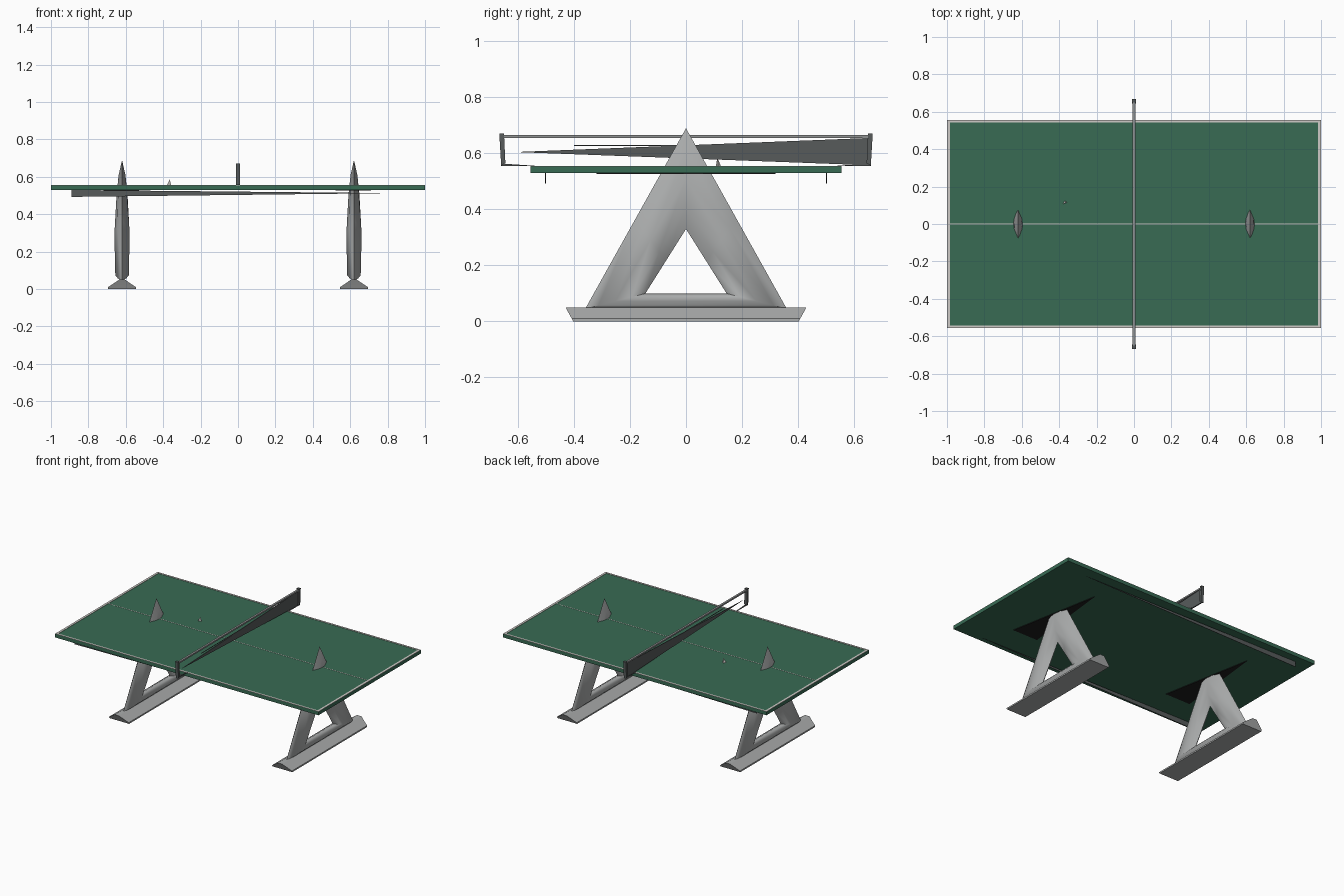
import bpy, bmesh, math
from mathutils import Vector

if "Cube" in bpy.data.objects:
    bpy.data.objects.remove(bpy.data.objects["Cube"])


def material(name, rgb):
    m = bpy.data.materials.new(name)
    m.diffuse_color = (*rgb, 1)
    m.use_nodes = True
    m.node_tree.nodes["Principled BSDF"].inputs["Base Color"].default_value = m.diffuse_color
    return m


GREEN = material("table green", (0.04, 0.145, 0.088))
WHITE = material("line white", (0.62, 0.6, 0.57))
GREY = material("leg grey", (0.41, 0.42, 0.42))
TAPE = material("net tape grey", (0.28, 0.29, 0.29))
DARK = material("dark grey", (0.095, 0.105, 0.105))
BLACK = material("plate black", (0.012, 0.012, 0.012))


def make(name, verts, faces, mat):
    me = bpy.data.meshes.new(name)
    me.from_pydata(verts, [], faces)
    bm = bmesh.new()
    bm.from_mesh(me)
    bmesh.ops.recalc_face_normals(bm, faces=bm.faces)
    bm.to_mesh(me)
    bm.free()
    me.materials.append(mat)
    ob = bpy.data.objects.new(name, me)
    bpy.context.collection.objects.link(ob)
    return ob


def prism(name, pts, step, mat):
    """Extrude a flat polygon along a vector."""
    n = len(pts)
    verts = [Vector(p) for p in pts] + [Vector(p) + Vector(step) for p in pts]
    faces = [list(range(n)), list(range(n, 2 * n))]
    faces += [(i, (i + 1) % n, n + (i + 1) % n, n + i) for i in range(n)]
    return make(name, verts, faces, mat)


def box(name, x0, x1, y0, y1, z0, z1, mat):
    return prism(name, [(x0, y0, z0), (x1, y0, z0), (x1, y1, z0), (x0, y1, z0)],
                 (0, 0, z1 - z0), mat)


def smooth(ob, angle):
    bpy.ops.object.select_all(action='DESELECT')
    ob.select_set(True)
    bpy.context.view_layer.objects.active = ob
    bpy.ops.object.shade_smooth_by_angle(angle=math.radians(angle))


# Table top with painted lines
W, D, TOP = 1.0, 0.555, 0.554
box("table_top", -W, W, -D, D, 0.53, TOP, GREEN)
for s, side in ((-1, "left"), (1, "right")):
    a, b = sorted((s * W, s * (W - 0.015)))
    box("end_line_" + side, a, b, -D, D, TOP, TOP + 0.002, WHITE)
for s, side in ((-1, "front"), (1, "back")):
    a, b = sorted((s * D, s * (D - 0.012)))
    box("side_line_" + side, -W + 0.015, W - 0.015, a, b, TOP, TOP + 0.002, WHITE)
    # Tapered stiffening rail under each long edge
    prism("under_rail_" + side,
          [(-0.89, s * 0.5, 0.53), (-0.89, s * 0.5, 0.493), (0.81, s * 0.5, 0.513)],
          (0, s * 0.003, 0), DARK)
box("centre_line", -W + 0.015, W - 0.015, -0.002, 0.002, TOP, TOP + 0.001, WHITE)

# A-frame legs: closed triangular ring swept from stations (outer, inner, half width)
STATIONS = [((0, 0.69), (0, 0.33), 0.029),
            ((-0.18, 0.3675), (-0.0725, 0.215), 0.041),
            ((-0.36, 0.045), (-0.145, 0.1), 0.036),
            ((0.36, 0.045), (0.145, 0.1), 0.036),
            ((0.18, 0.3675), (0.0725, 0.215), 0.041)]
SECTION = [(0, 0), (0.22, 0.62), (0.5, 1), (0.78, 0.7), (1, 0),
           (0.78, -0.7), (0.5, -1), (0.22, -0.62)]


def a_frame(name, cx):
    verts = []
    for o, i, h in STATIONS:
        for t, w in SECTION:
            verts.append((cx + w * h, o[0] + (i[0] - o[0]) * t, o[1] + (i[1] - o[1]) * t))
    n, m = len(SECTION), len(STATIONS)
    faces = [(r * n + k, r * n + (k + 1) % n,
              (r + 1) % m * n + (k + 1) % n, (r + 1) % m * n + k)
             for r in range(m) for k in range(n)]
    smooth(make(name, verts, faces, GREY), 60)


def foot(name, cx):
    verts = []
    for x, y, z in ((0.075, 0.403, 0), (0.075, 0.408, 0.01), (0.016, 0.43, 0.05)):
        verts += [(cx + sx * x, sy * y, z) for sx, sy in ((-1, -1), (1, -1), (1, 1), (-1, 1))]
    faces = [(0, 1, 2, 3), (8, 9, 10, 11)]
    faces += [(r + k, r + (k + 1) % 4, r + 4 + (k + 1) % 4, r + 4 + k)
              for r in (0, 4) for k in range(4)]
    smooth(make(name, verts, faces, GREY), 30)


for cx, side in ((-0.62, "left"), (0.62, "right")):
    a_frame("leg_frame_" + side, cx)
    foot("foot_" + side, cx)
    # Dark mounting plate under the table
    prism("mount_plate_" + side,
          [(cx + 0.09, -0.32, 0.526), (cx - 0.1, -0.32, 0.526), (cx - 0.03, 0.32, 0.526)],
          (0, 0, 0.004), BLACK)

# Net: posts, arms, tape, cord and tapering mesh sheet
for s, side in ((-1, "front"), (1, "back")):
    prism("net_post_" + side,
          [(-0.01, s * 0.667, 0.672), (-0.01, s * 0.65, 0.672),
           (-0.01, s * 0.645, 0.565), (-0.01, s * 0.66, 0.556)], (0.02, 0, 0), DARK)
    prism("net_arm_" + side,
          [(-0.004, s * 0.66, 0.564), (-0.004, s * 0.66, 0.556), (-0.004, s * 0.54, 0.556)],
          (0.008, 0, 0), DARK)
box("net_tape", -0.007, 0.007, -0.655, 0.655, 0.655, 0.665, TAPE)
box("net_cord", -0.002, 0.002, -0.4, 0.65, 0.627, 0.63, DARK)
prism("net_sheet", [(-0.002, -0.61, 0.605), (-0.002, 0.65, 0.655), (-0.002, 0.65, 0.558)],
      (0.004, 0, 0), DARK)

# Small ball on the table, a faceted chip
make("ball", [(-0.38, 0.107, 0.556), (-0.357, 0.115, 0.556), (-0.37, 0.124, 0.556),
              (-0.365, 0.112, 0.585)],
     [(0, 1, 2), (0, 1, 3), (1, 2, 3), (2, 0, 3)], WHITE)
